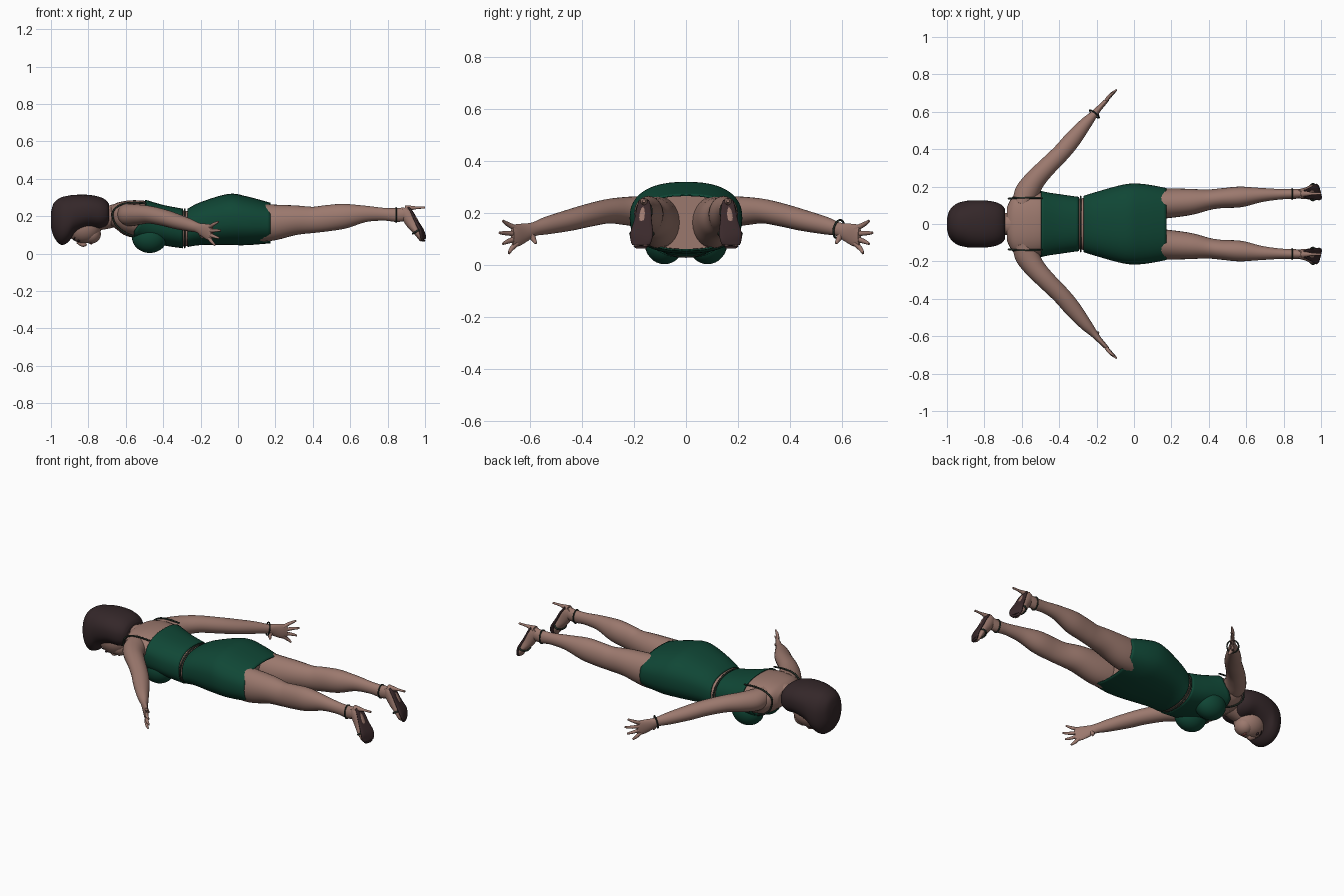
import bpy, bmesh, math
from mathutils import Vector

if "Cube" in bpy.data.objects:
    bpy.data.objects.remove(bpy.data.objects["Cube"])


def material(name, rgb):
    m = bpy.data.materials.new(name)
    m.use_nodes = True
    m.diffuse_color = (*rgb, 1)
    bsdf = m.node_tree.nodes["Principled BSDF"]
    bsdf.inputs["Base Color"].default_value = (*rgb, 1)
    bsdf.inputs["Roughness"].default_value = 0.7
    return m


SKIN = material("skin", (0.33, 0.19, 0.155))
GREEN = material("green cloth", (0.005, 0.062, 0.036))
TRIM = material("dark trim", (0.02, 0.03, 0.022))
HAIR = material("dark hair", (0.034, 0.02, 0.022))
SOLE = material("shoe sole", (0.042, 0.022, 0.024))
LIPS = material("lips", (0.25, 0.07, 0.06))


def add_object(name, bm, mat):
    bmesh.ops.recalc_face_normals(bm, faces=bm.faces)
    mesh = bpy.data.meshes.new(name)
    bm.to_mesh(mesh)
    bm.free()
    mesh.materials.append(mat)
    ob = bpy.data.objects.new(name, mesh)
    bpy.context.collection.objects.link(ob)
    bpy.ops.object.select_all(action='DESELECT')
    ob.select_set(True)
    bpy.context.view_layer.objects.active = ob
    bpy.ops.object.shade_smooth_by_angle(angle=math.radians(50))
    return ob


def spline(rows, steps):
    """Catmull-Rom resampling of rows of numbers."""
    out = []
    for i in range(len(rows) - 1):
        quad = (rows[max(i - 1, 0)], rows[i], rows[i + 1], rows[min(i + 2, len(rows) - 1)])
        for k in range(steps):
            t = k / steps
            out.append([b + 0.5 * t * (c - a + t * (2 * a - 5 * b + 4 * c - d + t * (3 * (b - c) + d - a)))
                        for a, b, c, d in zip(*quad)])
    out.append(list(rows[-1]))
    return out


def loft(name, rows, mat, side=1, sides=28, power=2, steps=5, axis=None, caps=True, shape=None):
    """Skin rings along rows of (x, y, z, half width, half height)."""
    rows = spline(rows, steps)
    centres = [Vector((r[0], side * r[1], r[2])) for r in rows]
    bm = bmesh.new()
    rings = []
    for i, r in enumerate(rows):
        t = axis or (centres[min(i + 1, len(rows) - 1)] - centres[max(i - 1, 0)]).normalized()
        across = Vector((0, 0, 1)).cross(t).normalized()
        up = t.cross(across)
        ring = []
        for k in range(sides):
            c, s = (f(math.tau * k / sides) for f in (math.cos, math.sin))
            u = math.copysign(abs(c) ** (2 / power), c) * max(r[3], 0.002)
            v = math.copysign(abs(s) ** (2 / power), s) * max(r[4], 0.002)
            ring.append(bm.verts.new(centres[i] + across * u + up * v))
        rings.append(ring)
    for a, b in zip(rings, rings[1:]):
        for k in range(sides):
            j = (k + 1) % sides
            bm.faces.new((a[k], a[j], b[j], b[k]))
    if caps:
        bm.faces.new(rings[0])
        bm.faces.new(rings[-1])
    if shape:
        for v in bm.verts:
            shape(v.co)
    return add_object(name, bm, mat)


def ball(name, centre, radii, mat):
    bm = bmesh.new()
    bmesh.ops.create_uvsphere(bm, u_segments=28, v_segments=16, radius=1)
    for v in bm.verts:
        v.co = Vector(centre) + Vector(p * r for p, r in zip(v.co, radii))
    return add_object(name, bm, mat)


def tube(name, points, radius, mat, closed=False):
    """Thin round strap through the points."""
    curve = bpy.data.curves.new(name, 'CURVE')
    curve.dimensions = '3D'
    curve.bevel_depth = radius
    curve.bevel_resolution = 2
    path = curve.splines.new('POLY')
    pts = points if closed else spline(points, 6)
    path.points.add(len(pts) - 1)
    for p, co in zip(path.points, pts):
        p.co = (*co, 1)
    path.use_cyclic_u = closed
    temp = bpy.data.objects.new(name, curve)
    mesh = bpy.data.meshes.new_from_object(temp)
    bpy.data.objects.remove(temp)
    bm = bmesh.new()
    bm.from_mesh(mesh)
    bpy.data.meshes.remove(mesh)
    return add_object(name, bm, mat)


def hoop(name, centre, normal, a, b, radius, mat):
    """Elliptical band: a across, b along the other direction."""
    n = Vector(normal).normalized()
    across = Vector((0, 0, 1)).cross(n).normalized()
    up = n.cross(across)
    pts = [Vector(centre) + across * a * math.cos(t) + up * b * math.sin(t)
           for t in (math.tau * k / 32 for k in range(32))]
    return tube(name, pts, radius, mat, closed=True)


X = Vector((1, 0, 0))

# Body
loft("torso", [(-.68, 0, .2, .09, .05), (-.65, 0, .2, .145, .07), (-.61, 0, .19, .17, .09),
               (-.56, 0, .185, .175, .1), (-.49, 0, .178, .168, .102), (-.4, 0, .152, .15, .1),
               (-.3, 0, .135, .136, .096), (-.26, 0, .136, .142, .094), (-.18, 0, .16, .165, .105),
               (-.03, 0, .178, .2, .125), (.12, 0, .165, .188, .103)], SKIN, power=2.4, axis=X, sides=40)
loft("neck", [(-.58, 0, .215, .09, .06), (-.64, 0, .21, .075, .058), (-.69, 0, .195, .058, .06),
              (-.77, 0, .18, .055, .06)], SKIN)

# Clothes
def neckline(co):
    """Pull the chest edge of the top toward the shoulders."""
    if co.z < .2 and co.x < -.4:
        co.x -= .06 * min(1, (.2 - co.z) / .08) * (-.4 - co.x) / .095


def cloth(ob):
    mod = ob.modifiers.new("thickness", 'SOLIDIFY')
    mod.thickness = 0.006


cloth(loft("crop_top", [(-.495, 0, .178, .178, .11), (-.4, 0, .152, .16, .108), (-.295, 0, .134, .145, .106)],
           GREEN, power=2.4, axis=X, sides=48, caps=False, shape=neckline))
cloth(loft("skirt", [(-.27, 0, .137, .15, .102), (-.2, 0, .16, .172, .115), (-.05, 0, .182, .212, .137),
                     (.05, 0, .175, .214, .13), (.175, 0, .163, .192, .108)],
           GREEN, power=2.4, axis=X, sides=48, caps=False))
hoop("waist_chain", (-.285, 0, .135), X, .147, .102, .005, TRIM)

# Head
ball("head", (-.825, 0, .145), (.095, .08, .09), SKIN)
ball("jaw", (-.785, 0, .105), (.052, .055, .052), SKIN)
loft("nose", [(-.86, 0, .062, .008, .008), (-.83, 0, .048, .012, .012), (-.812, 0, .054, .013, .01)],
     SKIN, sides=12)
ball("lips", (-.785, 0, .056), (.009, .021, .007), LIPS)
loft("hair", [(-1, 0, .18, .03, .04), (-.985, 0, .18, .075, .09), (-.95, 0, .173, .108, .125),
              (-.91, 0, .184, .121, .125), (-.87, 0, .21, .126, .104), (-.8, 0, .224, .126, .09),
              (-.74, 0, .218, .117, .085), (-.705, 0, .215, .1, .07), (-.69, 0, .215, .08, .05)],
     HAIR, power=2.3, axis=X, sides=40)

for s, tag in ((1, "left_side"), (-1, "right_side")):
    # Bust, straps, face details
    ball("bust_" + tag, (-.472, s * .083, .088), (.095, .077, .085), GREEN)
    tube("shoulder_strap_" + tag, [(x, s * y, z) for x, y, z in
         ((-.49, .14, .268), (-.56, .14, .272), (-.625, .14, .262), (-.668, .135, .225),
          (-.66, .135, .165), (-.61, .125, .115), (-.54, .11, .085))], .005, TRIM)
    ball("eye_" + tag, (-.852, s * .032, .069), (.008, .015, .007), SOLE)
    tube("eyebrow_" + tag, [(-.87, s * .015, .071), (-.877, s * .032, .076), (-.87, s * .05, .087)],
         .003, HAIR)

    # Arm and hand
    loft("arm_" + tag, [(-.6, .1, .215, .05, .055), (-.575, .165, .206, .064, .06),
                        (-.53, .235, .208, .056, .054), (-.47, .3, .207, .05, .047),
                        (-.39, .38, .19, .047, .044), (-.33, .45, .172, .045, .041),
                        (-.26, .535, .152, .033, .034), (-.215, .585, .138, .021, .027),
                        (-.185, .62, .125, .015, .036), (-.155, .652, .114, .012, .043),
                        (-.138, .668, .112, .008, .034)], SKIN, side=s)
    fingers = (("index", .085, (-.122, .682, .045)), ("middle", .103, (-.1, .705, .082)),
               ("ring", .121, (-.092, .718, .124)), ("little", .139, (-.105, .705, .17)))
    for label, z, tip in fingers:
        base = Vector((-.155, .65, z))
        mid = base.lerp(Vector(tip), .55) + Vector((-.004, .004, 0))
        loft(f"{label}_finger_{tag}", [(*base, .01, .011), (*mid, .009, .009), (*tip, .004, .005)],
             SKIN, side=s, sides=10, steps=3)
    loft("thumb_" + tag, [(-.2, .605, .125, .014, .016), (-.2, .59, .105, .012, .012),
                          (-.19, .578, .083, .005, .005)], SKIN, side=s, sides=10, steps=3)

    # Leg and foot
    loft("leg_" + tag, [(.05, .1, .165, .08, .1), (.17, .11, .165, .08, .098), (.3, .118, .178, .07, .08),
                        (.4, .13, .18, .055, .07), (.47, .138, .188, .053, .07), (.57, .145, .2, .055, .066),
                        (.68, .155, .212, .038, .044), (.78, .159, .21, .028, .034),
                        (.85, .161, .206, .027, .037), (.895, .162, .212, .025, .036)], SKIN, side=s)
    loft("foot_" + tag, [(.885, .162, .24, .02, .018), (.9, .162, .215, .028, .034),
                         (.93, .165, .165, .033, .034), (.957, .17, .12, .041, .022),
                         (.975, .172, .085, .036, .014), (.98, .172, .067, .018, .008)], SKIN, side=s)

    # High-heeled sandal
    loft("sole_" + tag, [(.91, .162, .248, .02, .006), (.93, .162, .22, .028, .007),
                         (.955, .166, .17, .035, .008), (.982, .171, .12, .045, .009),
                         (.99, .173, .082, .038, .008), (.99, .173, .064, .02, .006)],
         SOLE, side=s, sides=20, power=3)
    loft("heel_spike_" + tag, [(.895, .162, .238, .022, .02), (.925, .162, .243, .013, .013),
                               (.96, .162, .245, .007, .007), (1, .162, .246, .006, .006)],
         SKIN, side=s, sides=14)
    hoop("ankle_strap_" + tag, (.845, s * .161, .206), X, .029, .039, .004, TRIM)
    hoop("toe_strap_" + tag, (.957, s * .17, .12), (.5, 0, -.8), .044, .026, .005, TRIM)

# Bracelet on one wrist
hoop("bracelet", (-.212, .588, .138), (.6, .75, -.2), .032, .036, .004, TRIM)
